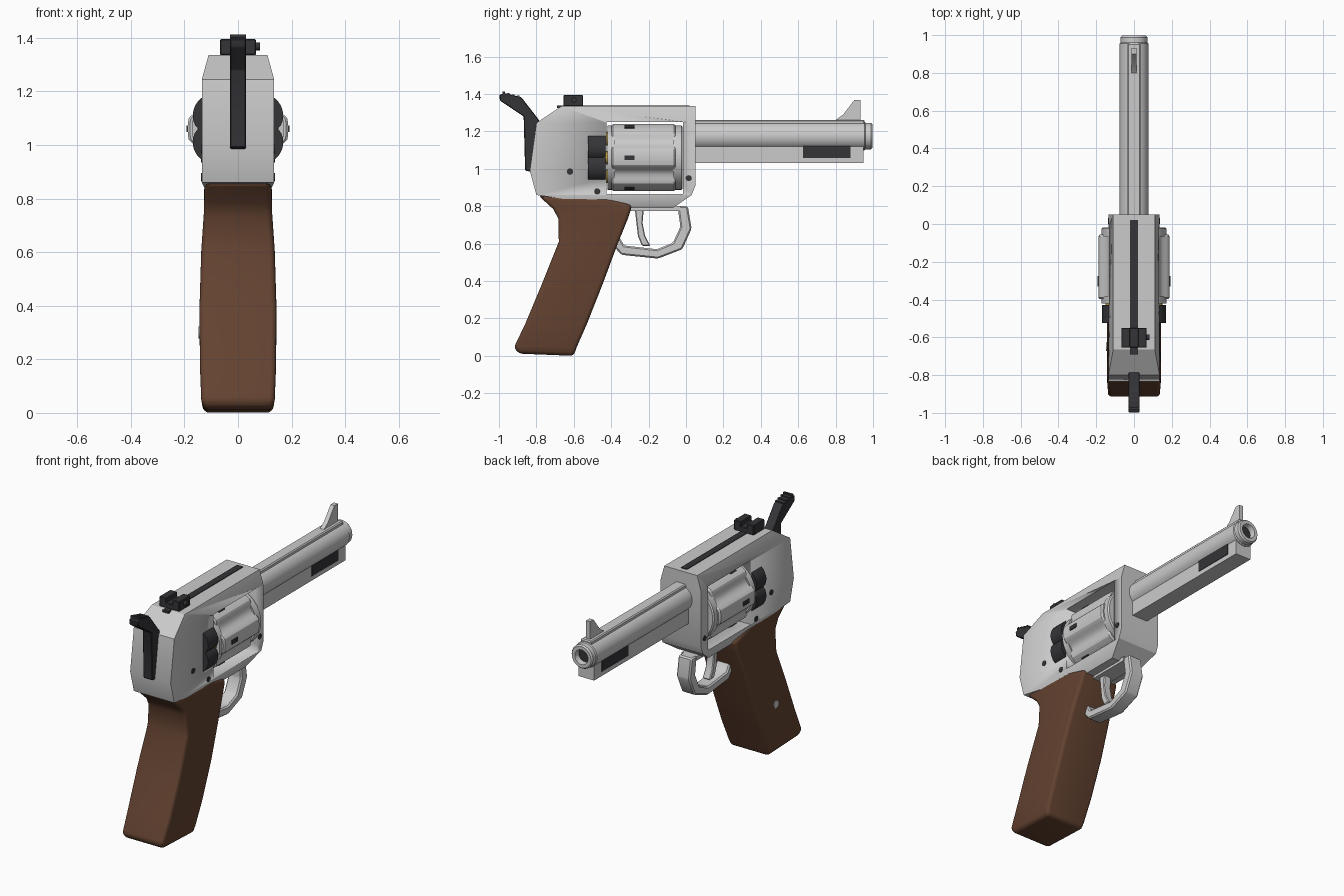
import bpy, bmesh, math
from mathutils import Vector

if "Cube" in bpy.data.objects:
    bpy.data.objects.remove(bpy.data.objects["Cube"])

def material(name, rgb):
    m = bpy.data.materials.new(name)
    m.diffuse_color = (*rgb, 1)
    m.use_nodes = True
    m.node_tree.nodes["Principled BSDF"].inputs["Base Color"].default_value = m.diffuse_color
    return m

DARK = material("blackened_steel", (0.035, 0.035, 0.04))
WOOD = material("walnut", (0.125, 0.055, 0.03))
BRASS = material("brass", (0.5, 0.32, 0.05))

def loft(name, rings, mat=None, bevel=0, segments=1, min_angle=25):
    """Skin equal-length rings of points, cap both ends, optional edge bevel."""
    bm = bmesh.new()
    rows = [[bm.verts.new(p) for p in ring] for ring in rings]
    n = len(rows[0])
    for a, b in zip(rows, rows[1:]):
        for i in range(n):
            j = (i + 1) % n
            bm.faces.new((a[i], a[j], b[j], b[i]))
    bm.faces.new(rows[0])
    bm.faces.new(rows[-1])
    bmesh.ops.recalc_face_normals(bm, faces=bm.faces)
    if bevel:
        edges = [e for e in bm.edges if e.calc_face_angle(0) > math.radians(min_angle)]
        bmesh.ops.bevel(bm, geom=edges, offset=bevel, segments=segments,
                        profile=0.5, affect='EDGES', clamp_overlap=True)
    for f in bm.faces:
        f.smooth = True
    for e in bm.edges:
        e.smooth = e.calc_face_angle(0) < math.radians(28)
    me = bpy.data.meshes.new(name)
    bm.to_mesh(me)
    bm.free()
    ob = bpy.data.objects.new(name, me)
    bpy.context.collection.objects.link(ob)
    if mat:
        me.materials.append(mat)
    return ob

def prism(name, outline, half, mat=None, bevel=0, x=0):
    """Side outline of (y, z) points extruded across x."""
    return loft(name, [[(x + s * half, y, z) for y, z in outline] for s in (-1, 1)], mat, bevel)

def box(name, x, y, z, mat=None, bevel=0):
    outline = [(y[0], z[0]), (y[1], z[0]), (y[1], z[1]), (y[0], z[1])]
    return prism(name, outline, (x[1] - x[0]) / 2, mat, bevel, (x[0] + x[1]) / 2)

def slabs(name, rows, **kw):
    """Stack of four-cornered sections: (y_back, z_back, y_front, z_front, half width)."""
    return loft(name, [[(-w, yb, zb), (w, yb, zb), (w, yf, zf), (-w, yf, zf)]
                       for yb, zb, yf, zf, w in rows], **kw)

def lathe(name, profile, zc, mat=None, x=0, n=32, shape=lambda a: 0):
    """Rings of (y, radius) about a y axis; shape(angle) offsets the radius."""
    angles = [2 * math.pi * i / n for i in range(n)]
    return loft(name, [[(x + (r + shape(a)) * math.cos(a), y, zc + (r + shape(a)) * math.sin(a))
                        for a in angles] for y, r in profile], mat)

def pin(name, y, z, r, x0, x1, mat=DARK, n=16):
    return loft(name, [[(x, y + r * math.cos(2 * math.pi * i / n), z + r * math.sin(2 * math.pi * i / n))
                        for i in range(n)] for x in (x0, x1)], mat)

# Frame with a through window for the cylinder
frame = slabs("frame", [
    (-.32, .79, -.07, .79, .10), (-.80, .86, .03, .86, .135),
    (-.835, .99, .05, .91, .135), (-.80, 1.245, .05, 1.245, .135),
    (-.665, 1.335, .05, 1.335, .11)])
cutter = box("window_cutter", (-.4, .4), (-.425, -.015), (.865, 1.25))
cutter.hide_render = True
cutter.hide_viewport = True
cut = frame.modifiers.new("window", 'BOOLEAN')
cut.operation = 'DIFFERENCE'
cut.object = cutter
box("trigger_plate", (-.05, .05), (-.30, -.03), (.775, .80))

# Fluted cylinder, end collars, locking notches
CZ = 1.06
def flute(a):
    d = (math.degrees(a) % 60) - 30
    return -.026 * math.cos(math.radians(90 * d / 17)) if abs(d) < 17 else 0
lathe("cylinder", [(-.397, .180), (-.39, .188), (-.065, .188), (-.055, .180)], CZ, n=120, shape=flute)
lathe("cylinder_rear_collar", [(-.42, .172), (-.38, .172)], CZ, n=48)
lathe("cylinder_front_collar", [(-.07, .172), (-.025, .172), (-.018, .165)], CZ, n=48)
for k in range(6):
    a = math.radians(60 * k)
    notch = box("locking_notch", (.17, .193), (-.33, -.275), (-.012, .012), DARK)
    notch.rotation_euler.y = -a
    notch.location.z = CZ
    lathe("cartridge_rim", [(-.435, .036), (-.418, .036)], CZ + .115 * math.sin(a), BRASS,
          .115 * math.cos(a), 16)

# Scalloped ratchet behind the cylinder
lathe("ratchet", [(-.525, .148), (-.43, .148)], CZ, DARK, n=72,
      shape=lambda a: .034 * abs(math.sin(3 * a)) ** .7)

# Barrel with bore, rib, underlug and inlays
BZ = 1.175
lathe("barrel", [(0, .076), (.955, .076), (.96, .071), (.988, .071), (.997, .064),
                 (.997, .044), (.985, .040), (.80, .040)], BZ, n=40)
lathe("bore", [(.90, .0395), (.965, .0395)], BZ, DARK)
box("barrel_rib", (-.035, .035), (.04, .955), (1.20, 1.262), bevel=.006)
box("underlug", (-.052, .052), (.04, .95), (1.03, 1.15))
box("underlug_inlay", (-.055, .055), (.625, .88), (1.057, 1.125), DARK)

# Sights and top strap strip
prism("front_sight", [(.795, 1.258), (.84, 1.29), (.90, 1.368), (.933, 1.368), (.933, 1.258)], .013)
box("top_strip", (-.02, .02), (-.69, .02), (1.325, 1.339), DARK)
box("rear_sight_base", (-.067, .067), (-.655, -.55), (1.335, 1.368), DARK, .004)
for s in (-1, 1):
    box("rear_sight_post", sorted((s * .02, s * .067)), (-.655, -.55), (1.36, 1.395), DARK, .004)
pin("rear_sight_screw", -.60, 1.368, .015, .06, .083)

# Hammer with serrated spur
prism("hammer", [(-.83, .985), (-.86, .99), (-.868, 1.28), (-.995, 1.365), (-.998, 1.395), (-.965, 1.405),
                 (-.88, 1.382), (-.785, 1.26), (-.80, 1.22)], .03, DARK, .004)
for k in range(4):
    y = -.975 + k * .026
    z = 1.402 - .27 * (y + .965)
    box("spur_serration", (-.03, .03), (y - .006, y + .006), (z - .02, z + .008), DARK)

# Trigger and guard
prism("trigger", [(-.275, .80), (-.225, .80), (-.232, .71), (-.218, .64), (-.19, .588), (-.235, .588),
                  (-.257, .64), (-.265, .71)], .025, bevel=.005)
prism("trigger_guard", [(-.40, .60), (-.345, .54), (-.15, .52), (-.02, .57), (.03, .68), (.01, .80),
                        (-.045, .80), (-.03, .69), (-.07, .605), (-.155, .57), (-.33, .59), (-.36, .64)],
      .045, bevel=.008)

# Rounded wooden grip
slabs("grip", [
    (-.895, .012, -.60, .0, .128), (-.92, .045, -.585, .045, .137),
    (-.86, .17, -.53, .17, .142), (-.77, .385, -.445, .385, .144),
    (-.68, .61, -.365, .60, .137), (-.683, .735, -.31, .735, .128),
    (-.71, .785, -.287, .805, .126), (-.79, .858, -.42, .845, .126)],
      mat=WOOD, bevel=.026, segments=4, min_angle=50)
pin("grip_screw", -.65, .30, .022, -.147, -.12, None)

# Frame pins on both sides
for y, z, r in ((-.62, .985, .017), (-.475, .88, .016), (.015, .95, .016)):
    pin("frame_pin", y, z, r, -.138, .138)
